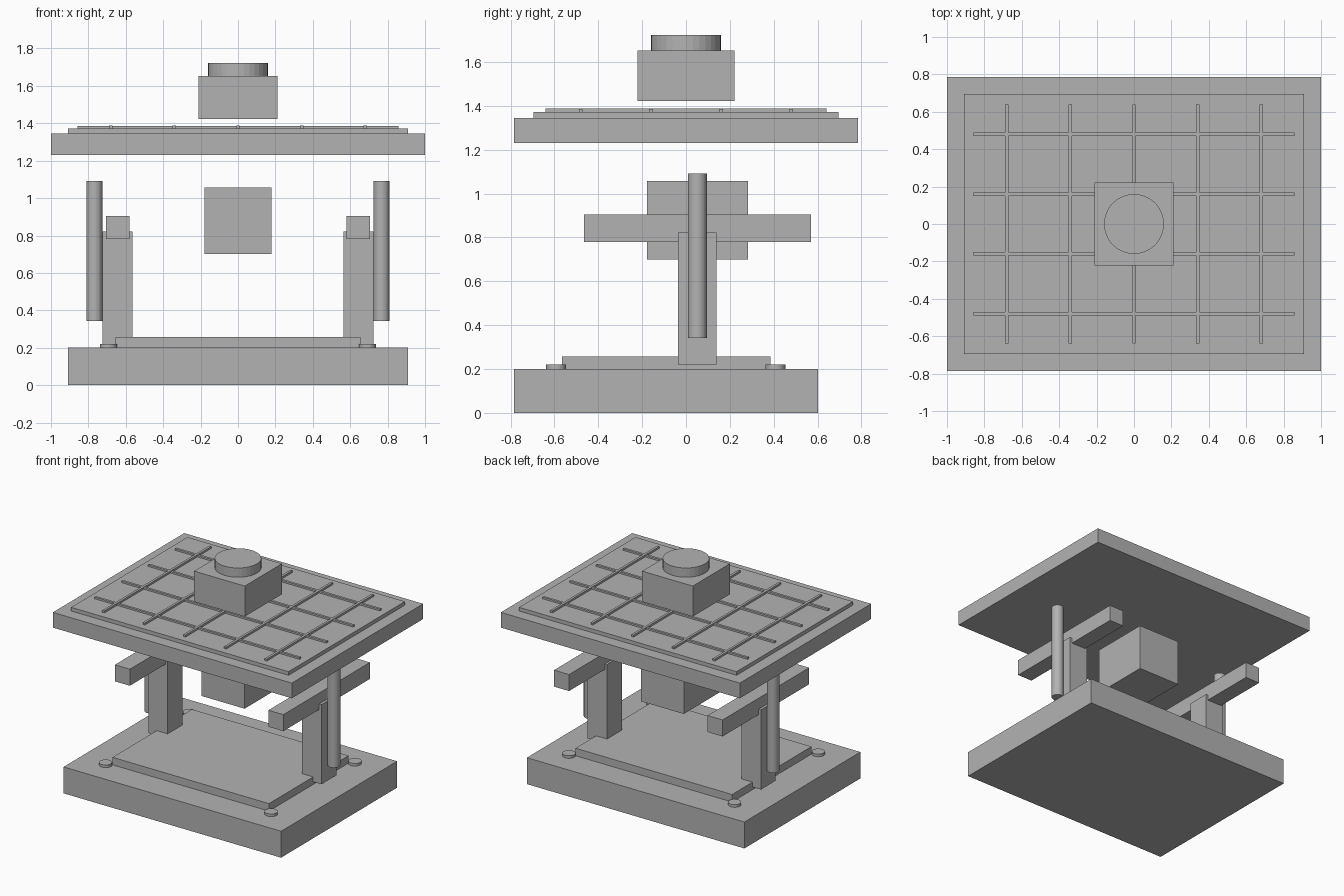
import bpy
import bmesh
from mathutils import Matrix, Vector

default = bpy.data.objects.get("Cube")
if default:
    bpy.data.objects.remove(default, do_unlink=True)

grey = bpy.data.materials.new("plain_grey")
grey.use_nodes = True
grey.diffuse_color = (0.45, 0.45, 0.45, 1)
grey.node_tree.nodes["Principled BSDF"].inputs["Base Color"].default_value = grey.diffuse_color


def finish(name, bm):
    mesh = bpy.data.meshes.new(name)
    bm.to_mesh(mesh)
    bm.free()
    mesh.materials.append(grey)
    obj = bpy.data.objects.new(name, mesh)
    bpy.context.collection.objects.link(obj)
    return obj


def box(name, x, y, z):
    """Box from (min, max) pairs on each axis."""
    lo, hi = Vector((x[0], y[0], z[0])), Vector((x[1], y[1], z[1]))
    bm = bmesh.new()
    bmesh.ops.create_cube(bm, size=1, matrix=Matrix.Translation((lo + hi) / 2)
                          @ Matrix.Diagonal((hi - lo).to_4d()))
    return finish(name, bm)


def cylinder(name, x, y, z, radius, sides=32):
    bm = bmesh.new()
    bmesh.ops.create_cone(bm, cap_ends=True, segments=sides, radius1=radius, radius2=radius,
                          depth=z[1] - z[0],
                          matrix=Matrix.Translation((x, y, (z[0] + z[1]) / 2)))
    return finish(name, bm)


def span(half):
    return (-half, half)


# Base slab with raised floor plate
box("base", span(0.91), (-0.785, 0.602), (0, 0.2))
box("floor_plate", span(0.655), (-0.565, 0.385), (0.2, 0.257))

# Side supports, mirrored left and right
for side, s in (("left", 1), ("right", -1)):
    def across(a, b):
        return tuple(sorted((s * a, s * b)))

    box(side + "_post", across(0.563, 0.725), (-0.037, 0.14), (0.22, 0.822))
    box(side + "_rail", across(0.58, 0.705), (-0.465, 0.57), (0.78, 0.905))
    cylinder(side + "_rod", s * 0.767, 0.052, (0.342, 1.092), 0.043)
    for end, y in (("front", -0.593), ("back", 0.408)):
        cylinder(f"{side}_{end}_bolt", s * 0.693, y, (0.2, 0.22), 0.045)

# Hanging block under the table
box("centre_block", span(0.18), (-0.178, 0.283), (0.7, 1.057))

# Table top with inset panel
box("table_top", span(1), span(0.785), (1.23, 1.345))
box("table_panel", span(0.91), span(0.695), (1.345, 1.373))

# Raised grid ribs
for i in range(5):
    x = (i - 2) * 0.34
    box(f"long_rib_{i + 1}", (x - 0.009, x + 0.009), span(0.64), (1.373, 1.388))
for i in range(4):
    y = (i - 1.5) * 0.32
    box(f"cross_rib_{i + 1}", span(0.858), (y - 0.009, y + 0.009), (1.373, 1.386))

# Upper head with round cap
box("head", span(0.212), span(0.222), (1.422, 1.653))
cylinder("head_cap", 0, 0, (1.653, 1.723), 0.16)
